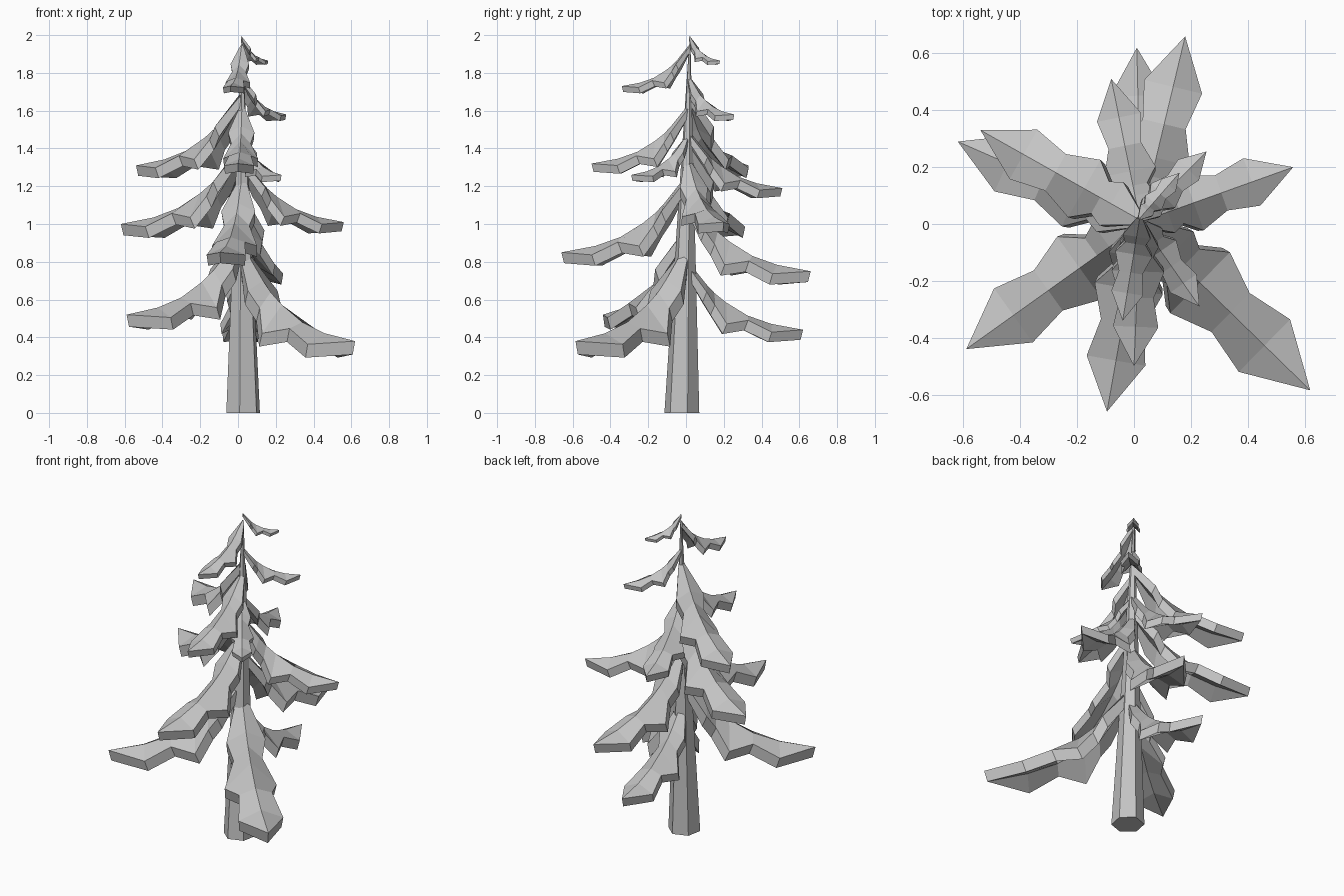
import bpy
import bmesh
from math import atan2, hypot, radians
from mathutils import Matrix, Vector

cube = bpy.data.objects.get("Cube")
if cube:
    bpy.data.objects.remove(cube, do_unlink=True)

# One plain grey for the whole tree
grey = bpy.data.materials.new("light grey")
grey.use_nodes = True
colour = (0.55, 0.55, 0.55, 1)
grey.diffuse_color = colour
grey.node_tree.nodes["Principled BSDF"].inputs["Base Color"].default_value = colour


def add_object(name, bm):
    bmesh.ops.recalc_face_normals(bm, faces=bm.faces)
    mesh = bpy.data.meshes.new(name)
    bm.to_mesh(mesh)
    bm.free()
    mesh.materials.append(grey)
    obj = bpy.data.objects.new(name, mesh)
    bpy.context.collection.objects.link(obj)
    return obj


# The trunk leans a little from its foot to its top
FOOT, TOP = Vector((0.027, -0.022, 0)), Vector((0.02, 0.02, 1.95))


def trunk_axis(z):
    return FOOT.lerp(TOP, min(z / TOP.z, 1))


# Trunk: tapered six-sided post
bm = bmesh.new()
bmesh.ops.create_cone(bm, cap_ends=True, segments=6, radius1=0.094,
                      radius2=0.004, depth=TOP.z,
                      matrix=Matrix.Rotation(radians(-11), 4, "Z"))
for v in bm.verts:
    v.co.z += TOP.z / 2
    axis = trunk_axis(v.co.z)
    v.co.x += axis.x
    v.co.y += axis.y
add_object("trunk", bm)

# Branch of unit length: distance out, half width, ridge height, edge height
STATIONS = [
    (0.00, 0.03, 0.61, 0.57),
    (0.18, 0.135, 0.385, 0.32),
    (0.25, 0.10, 0.31, 0.21),
    (0.35, 0.18, 0.23, 0.05),
    (0.53, 0.115, 0.12, 0.08),
    (0.73, 0.155, 0.05, -0.02),
]
THICKNESS = 0.085


def branch_layer(bm, drop):
    """Ridged leaf surface; returns its vertices by row, and its tip."""
    rows = []
    for out, width, ridge, edge in STATIONS:
        r = out - 0.5 * drop * min(1, out * 5) * (1 - 0.5 * out)
        w = width - 0.1 * drop
        rows.append([bm.verts.new((r, side * w, (edge if side else ridge) - drop))
                     for side in (-1, 0, 1)])
    tip = bm.verts.new((1 - 0.25 * drop, 0, -drop))
    for a, b in zip(rows, rows[1:]):
        for i in (0, 1):
            bm.faces.new((a[i], b[i], b[i + 1], a[i + 1]))
    for i in (0, 1):
        bm.faces.new((rows[-1][i], tip, rows[-1][i + 1]))
    return rows, tip


def add_branch(name, x, y, z):
    """Grow a branch from the trunk to its tip at x, y, z."""
    bm = bmesh.new()
    upper, upper_tip = branch_layer(bm, 0)
    lower, lower_tip = branch_layer(bm, THICKNESS)
    # Rim joining the two layers, round the sides and across the root
    for i in (0, 2):
        top = [row[i] for row in upper] + [upper_tip]
        low = [row[i] for row in lower] + [lower_tip]
        for k in range(len(STATIONS)):
            bm.faces.new((top[k], top[k + 1], low[k + 1], low[k]))
    for i in (0, 1):
        bm.faces.new((upper[0][i], upper[0][i + 1], lower[0][i + 1], lower[0][i]))
    root = trunk_axis(z + 0.6 * hypot(x, y))
    dx, dy = x - root.x, y - root.y
    bm.transform(Matrix.Translation((root.x, root.y, z))
                 @ Matrix.Rotation(atan2(dy, dx), 4, "Z")
                 @ Matrix.Scale(hypot(dx, dy), 4))
    add_object(name, bm)


# Branch tips, from the lowest to the crown
TIPS = [
    (0.62, -0.585, 0.38), (0.01, 0.62, 0.44), (-0.59, -0.44, 0.52),
    (0.18, 0.66, 0.75), (-0.095, -0.66, 0.85), (-0.62, 0.29, 1.00),
    (0.56, 0.20, 1.01), (-0.08, 0.51, 1.19), (0.23, -0.29, 1.26),
    (-0.54, 0.33, 1.31), (0.00, -0.50, 1.32), (0.255, 0.255, 1.58),
    (-0.04, -0.34, 1.73), (0.16, 0.18, 1.865),
]
for number, tip in enumerate(TIPS, 1):
    add_branch(f"branch_{number:02d}", *tip)
